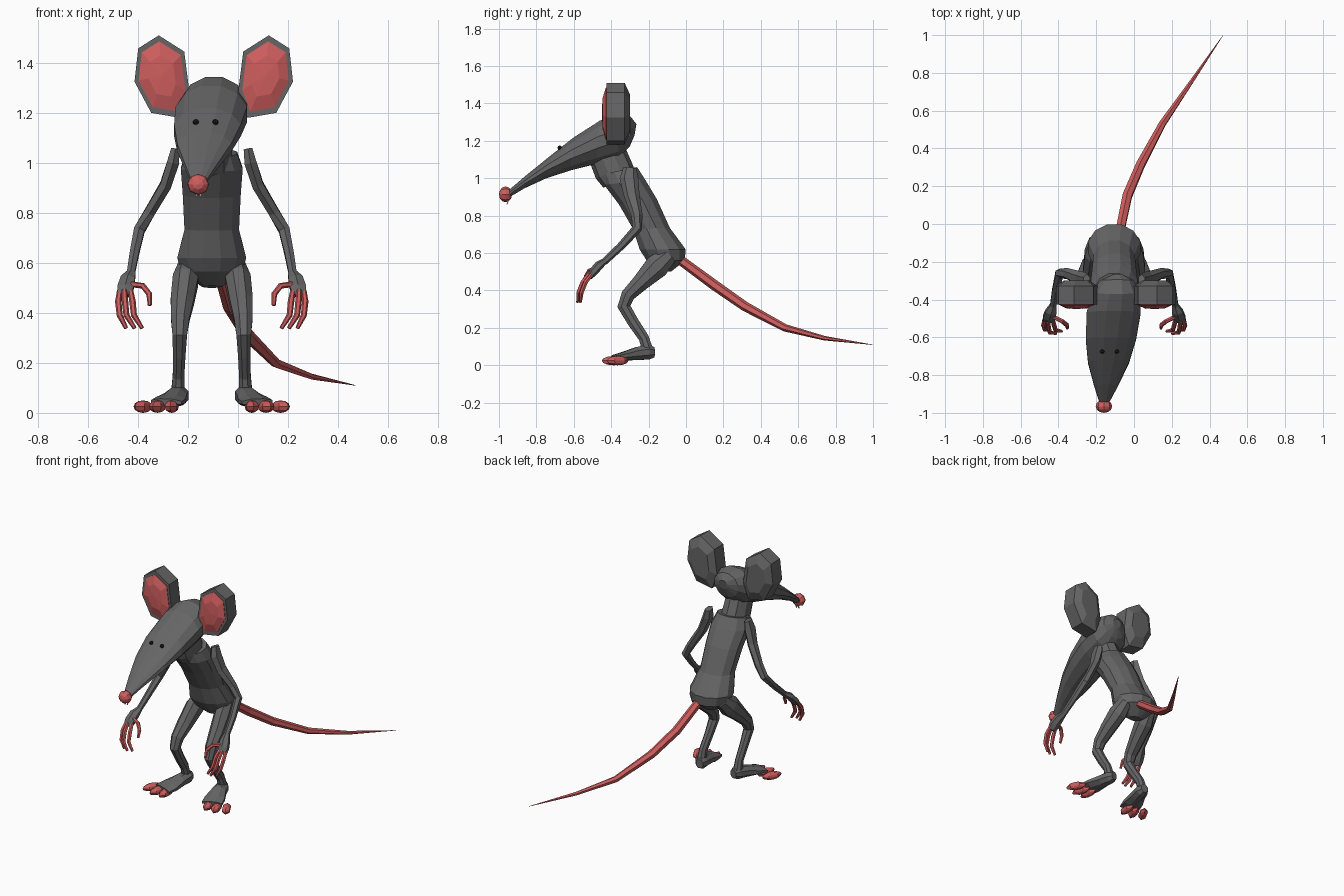
import bpy, bmesh, math
from mathutils import Vector as V

CX = -0.105  # body centre line


def material(name, rgb):
    m = bpy.data.materials.new(name)
    m.diffuse_color = (*rgb, 1)
    return m


FUR = material("fur", (0.13, 0.13, 0.13))
PINK = material("pink skin", (0.62, 0.11, 0.11))
BLACK = material("black", (0.01, 0.01, 0.01))
WHITE = material("tooth", (0.8, 0.8, 0.75))


def loft(name, rings, mat):
    """Skin a list of equal-length point rings, with capped ends."""
    bm = bmesh.new()
    vs = [[bm.verts.new(p) for p in r] for r in rings]
    n = len(vs[0])
    for a, b in zip(vs, vs[1:]):
        for i in range(n):
            j = (i + 1) % n
            bm.faces.new((a[i], a[j], b[j], b[i]))
    bm.faces.new(vs[0])
    bm.faces.new(vs[-1])
    bmesh.ops.recalc_face_normals(bm, faces=bm.faces)
    me = bpy.data.meshes.new(name)
    bm.to_mesh(me)
    bm.free()
    me.materials.append(mat)
    ob = bpy.data.objects.new(name, me)
    bpy.context.collection.objects.link(ob)
    return ob


def ring(c, u, v, n):
    return [c + u * math.cos(math.tau * (i + .5) / n) + v * math.sin(math.tau * (i + .5) / n)
            for i in range(n)]


def tube(name, pts, mat, n=6, s=1, cx=CX, ref=(1, 0, 0)):
    """Tube through (x, y, z, width radius, depth radius); s=-1 mirrors it."""
    P = [V(p[:3]) for p in pts]
    rings = []
    for i, p in enumerate(pts):
        d = V()
        if i:
            d += (P[i] - P[i - 1]).normalized()
        if i < len(P) - 1:
            d += (P[i + 1] - P[i]).normalized()
        d.normalize()
        u = V(ref)
        u = (u - d * u.dot(d)).normalized()
        rings.append([V((cx + s * q.x, q.y, q.z))
                      for q in ring(P[i], u * p[3], d.cross(u) * p[-1], n)])
    return loft(name, rings, mat)


def profile(name, rows, mat, n, xc):
    """Loft from side-view chords (y1, z1, y2, z2, half width)."""
    rings = []
    for y1, z1, y2, z2, w in rows:
        y, z = (y1 + y2) / 2, (z1 + z2) / 2
        rings.append(ring(V((xc(y), y, z)), V((w, 0, 0)),
                          V((0, y1 - y, z1 - z)) * 1.02, n))
    return loft(name, rings, mat)


def ball(name, loc, size, mat, seg=8, rings=6, rot=(0, 0, 0)):
    bpy.ops.mesh.primitive_uv_sphere_add(segments=seg, ring_count=rings, radius=1,
                                         location=loc, rotation=rot)
    ob = bpy.context.object
    ob.name = name
    ob.scale = size
    ob.data.materials.append(mat)


def head_x(y):  # the head is turned slightly to one side
    return -0.1 + 0.105 * (y + 0.4)


# Torso
profile("torso", [
    (-.15, .51, -.08, .50, .04), (-.215, .565, -.005, .56, .125),
    (-.25, .62, 0, .62, .143), (-.285, .73, -.085, .735, .113),
    (-.36, .86, -.155, .89, .12), (-.44, .965, -.215, .99, .128),
    (-.455, 1.02, -.26, 1.06, .105)], FUR, 12, lambda y: CX)
profile("neck", [
    (-.44, .95, -.27, 1.03, .085), (-.48, 1.0, -.29, 1.08, .085),
    (-.51, 1.08, -.33, 1.17, .08)], FUR, 10, lambda y: CX)

# Head, nose and teeth
profile("head", [
    (-.265, 1.29, -.275, 1.23, .03), (-.295, 1.33, -.30, 1.17, .09),
    (-.37, 1.345, -.36, 1.11, .135), (-.46, 1.31, -.48, 1.075, .148),
    (-.60, 1.22, -.62, 1.04, .138), (-.72, 1.125, -.75, .998, .112),
    (-.85, 1.02, -.865, .945, .065), (-.95, .935, -.95, .895, .025)],
    FUR, 12, head_x)
ball("nose", (head_x(-.965), -.965, .914), (.044, .042, .035), PINK,
     rot=(math.pi / 2, 0, 0))
for s in (-1, 1):
    tube("tooth", [(s * .008, -.945, .895, .007), (s * .008, -.958, .86, .003)],
         WHITE, 4, cx=head_x(-.95))

# Ears and eyes
EAR = [(.22, 1.51), (.302, 1.458), (.317, 1.325), (.25, 1.2),
       (.135, 1.18), (.097, 1.28), (.118, 1.445)]
EC = (.207, 1.35)


def ear_ring(s, k, y):
    return [V((-.097 + s * (EC[0] + (x - EC[0]) * k), y, EC[1] + (z - EC[1]) * k))
            for x, z in EAR]


for s, side in ((-1, "right"), (1, "left")):
    loft(side + "_ear", [ear_ring(s, 1, -.425), ear_ring(s, 1, -.328),
                         ear_ring(s, .62, -.30)], FUR)
    loft(side + "_inner_ear", [ear_ring(s, .85, -.415), ear_ring(s, .85, -.428),
                               ear_ring(s, .5, -.446), ear_ring(s, .05, -.45)], PINK)
    ball(side + "_eye", (head_x(-.68) + s * .039, -.675, 1.163), (.012,) * 3, BLACK)

    # Arm and hand
    tube(side + "_arm", [
        (.145, -.30, 1.055, .02, .035), (.155, -.305, 1.0, .028, .05),
        (.185, -.29, .91, .026, .042), (.25, -.262, .80, .025, .03),
        (.29, -.262, .73, .025, .027), (.31, -.35, .635, .021, .021),
        (.325, -.44, .55, .018, .018)], FUR, 6, s)
    tube(side + "_hand", [
        (.322, -.43, .56, .02, .016), (.335, -.465, .535, .034, .024),
        (.345, -.495, .50, .037, .024), (.35, -.515, .47, .032, .014)], FUR, 6, s)
    for i, (bx, mx, tx, dy) in enumerate(((.325, .315, .278, 0), (.35, .345, .308, -.012),
                                          (.368, .372, .342, .004))):
        tube(f"{side}_finger_{i + 1}", [
            (bx, -.505 + dy, .49, .011), (mx + .002, -.54 + dy, .445, .013),
            (mx - .004, -.562 + dy, .39, .012), (tx, -.568 + dy, .338, .008)],
            PINK, 6, s, ref=(0, 1, 0))
    tube(side + "_thumb", [
        (.325, -.49, .515, .012), (.275, -.515, .508, .012),
        (.25, -.535, .475, .012), (.248, -.552, .43, .008)],
        PINK, 6, s, ref=(0, 1, 0))

    # Leg and foot
    tube(side + "_leg", [
        (.095, -.09, .59, .04, .05), (.105, -.155, .53, .055, .07),
        (.118, -.24, .445, .05, .05), (.126, -.31, .375, .04, .04),
        (.128, -.332, .315, .032, .038), (.13, -.285, .235, .027, .033),
        (.133, -.225, .145, .025, .03), (.135, -.205, .08, .03, .032)], FUR, 8, s)
    tube(side + "_foot", [
        (.125, -.17, .07, .025, .03), (.13, -.20, .07, .042, .042),
        (.145, -.26, .063, .05, .038), (.165, -.33, .05, .068, .025),
        (.182, -.385, .043, .07, .014)], FUR, 8, s)
    for i, (x, y, turn) in enumerate(((.16, -.385, .1), (.217, -.387, .3), (.275, -.365, .5))):
        ball(f"{side}_toe_{i + 1}", (CX + s * x, y, .025), (.029, .066, .025), PINK,
             6, 6, (0, 0, s * turn))

# Tail
tube("tail", [
    (-.075, -.04, .57, .026), (-.035, .15, .43, .028), (.035, .315, .315, .026),
    (.15, .53, .20, .02), (.295, .74, .145, .012), (.47, .997, .11, .001)],
    PINK, 6, cx=0)
